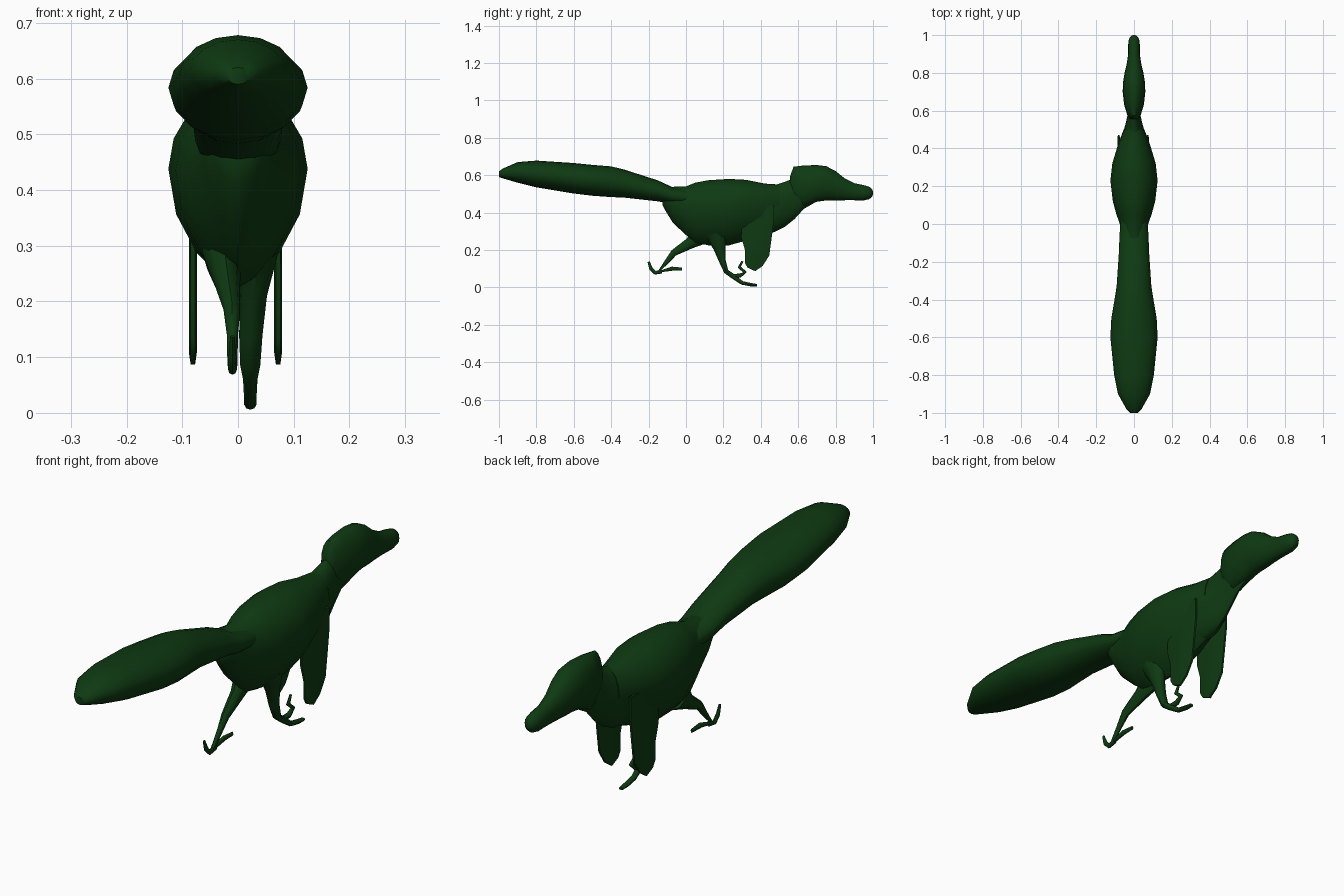
import bpy, bmesh, math
from mathutils import Vector

green = bpy.data.materials.new("dark_green")
green.diffuse_color = (0.0045, 0.042, 0.006, 1)


def finish(name, bm, angle=50):
    bmesh.ops.recalc_face_normals(bm, faces=bm.faces)
    me = bpy.data.meshes.new(name)
    bm.to_mesh(me)
    bm.free()
    me.materials.append(green)
    ob = bpy.data.objects.new(name, me)
    bpy.context.collection.objects.link(ob)
    bpy.ops.object.select_all(action='DESELECT')
    ob.select_set(True)
    bpy.context.view_layer.objects.active = ob
    bpy.ops.object.shade_smooth_by_angle(angle=math.radians(angle))
    return ob


def skin(bm, rings):
    """Bridge rings of points and cap both ends."""
    rows = [[bm.verts.new(p) for p in ring] for ring in rings]
    n = len(rows[0])
    for a, b in zip(rows, rows[1:]):
        for i in range(n):
            j = (i + 1) % n
            bm.faces.new((a[i], a[j], b[j], b[i]))
    bm.faces.new(rows[0])
    bm.faces.new(rows[-1])


def loft(name, stations, keel=1.0, mid=0.5, n=16):
    """Stations are (y, bottom z, top z, half width); keel narrows the belly."""
    rings = []
    for y, z0, z1, w in stations:
        zc = z0 + (z1 - z0) * mid
        ring = []
        for k in range(n):
            a = 2 * math.pi * k / n
            c, s = math.cos(a), math.sin(a)
            x = math.copysign(abs(c) ** (keel if s < 0 else 1), c) * w
            ring.append((x, y, zc + s * (z1 - zc if s > 0 else zc - z0)))
        rings.append(ring)
    bm = bmesh.new()
    skin(bm, rings)
    return finish(name, bm)


def limb(name, paths, n=8):
    """Each path holds (x, y, z, half width, half depth) joints."""
    bm = bmesh.new()
    for path in paths:
        pts = [Vector(p[:3]) for p in path]
        rings = []
        for i, p in enumerate(path):
            t = (pts[min(i + 1, len(pts) - 1)] - pts[max(i - 1, 0)]).normalized()
            side = Vector((1, 0, 0))
            up = t.cross(side).normalized()
            rings.append([pts[i] + side * math.cos(2 * math.pi * k / n) * p[3]
                          + up * math.sin(2 * math.pi * k / n) * p[4]
                          for k in range(n)])
        skin(bm, rings)
    return finish(name, bm)


# Long feathered tail
loft("tail", [(-1.0, .59, .62, .02), (-.98, .583, .635, .04), (-.9, .56, .67, .085),
              (-.8, .535, .678, .105), (-.6, .502, .665, .125), (-.5, .49, .655, .12),
              (-.4, .483, .647, .103), (-.33, .48, .63, .092), (-.15, .46, .572, .08),
              (-.07, .445, .535, .077), (.05, .43, .52, .07)])

# Torso with a keeled belly
loft("torso", [(-.125, .44, .52, .03), (-.11, .41, .53, .05), (-.07, .345, .538, .06),
               (0, .28, .54, .075), (.05, .24, .56, .093), (.12, .225, .573, .112),
               (.23, .225, .58, .125), (.32, .25, .575, .115), (.42, .285, .555, .085),
               (.5, .31, .55, .055)], keel=1.5, mid=.6)

# Neck
loft("neck", [(.4, .29, .55, .07), (.47, .295, .545, .062), (.53, .325, .565, .045),
              (.58, .365, .585, .033), (.63, .42, .6, .032), (.7, .46, .6, .03)], keel=1.2)

# Head and snout
loft("head", [(.555, .49, .59, .02), (.575, .46, .645, .035), (.63, .43, .652, .052),
              (.7, .458, .654, .06), (.75, .465, .648, .058), (.8, .465, .622, .05),
              (.85, .466, .582, .038), (.9, .466, .557, .031), (.95, .465, .547, .031),
              (.98, .472, .538, .027), (.995, .485, .525, .016), (1.0, .498, .512, .006)])

# Thin feathered wings
outline = [(.3, .43), (.295, .27), (.315, .2), (.315, .13), (.33, .105), (.37, .087),
           (.41, .115), (.445, .17), (.46, .28), (.47, .36), (.47, .44)]
for name, x in (("left_wing", -.081), ("right_wing", .072)):
    cy = sum(p[0] for p in outline) / len(outline)
    cz = sum(p[1] for p in outline) / len(outline)
    bm = bmesh.new()
    skin(bm, [[(x + dx, cy + (y - cy) * s, cz + (z - cz) * s) for y, z in outline]
              for dx, s in ((-.007, .86), (-.004, 1), (.004, 1), (.007, .86))])
    finish(name, bm)

# Trailing leg: thigh to toe, plus raised rear claw
limb("trailing_leg", [
    [(-.03, .09, .29, .035, .06), (-.02, .02, .235, .024, .03),
     (-.011, -.065, .185, .015, .018), (-.01, -.1, .14, .01, .013),
     (-.01, -.145, .085, .009, .012), (-.01, -.075, .1, .008, .011),
     (-.01, -.022, .098, .005, .008)],
    [(-.01, -.13, .085, .008, .011), (-.01, -.165, .078, .008, .01),
     (-.01, -.187, .1, .007, .01), (-.01, -.2, .137, .004, .006)]])

# Leading leg: thigh to toe, plus curved claw
limb("leading_leg", [
    [(.035, .16, .29, .038, .06), (.028, .18, .21, .024, .033),
     (.023, .195, .14, .021, .018), (.022, .215, .085, .018, .013),
     (.022, .25, .06, .013, .013), (.022, .3, .024, .011, .01),
     (.022, .345, .015, .011, .009), (.022, .38, .012, .009, .006)],
    [(.022, .245, .06, .01, .012), (.022, .29, .063, .01, .011),
     (.022, .315, .082, .008, .01), (.022, .285, .108, .007, .009),
     (.022, .302, .14, .004, .006)]])
